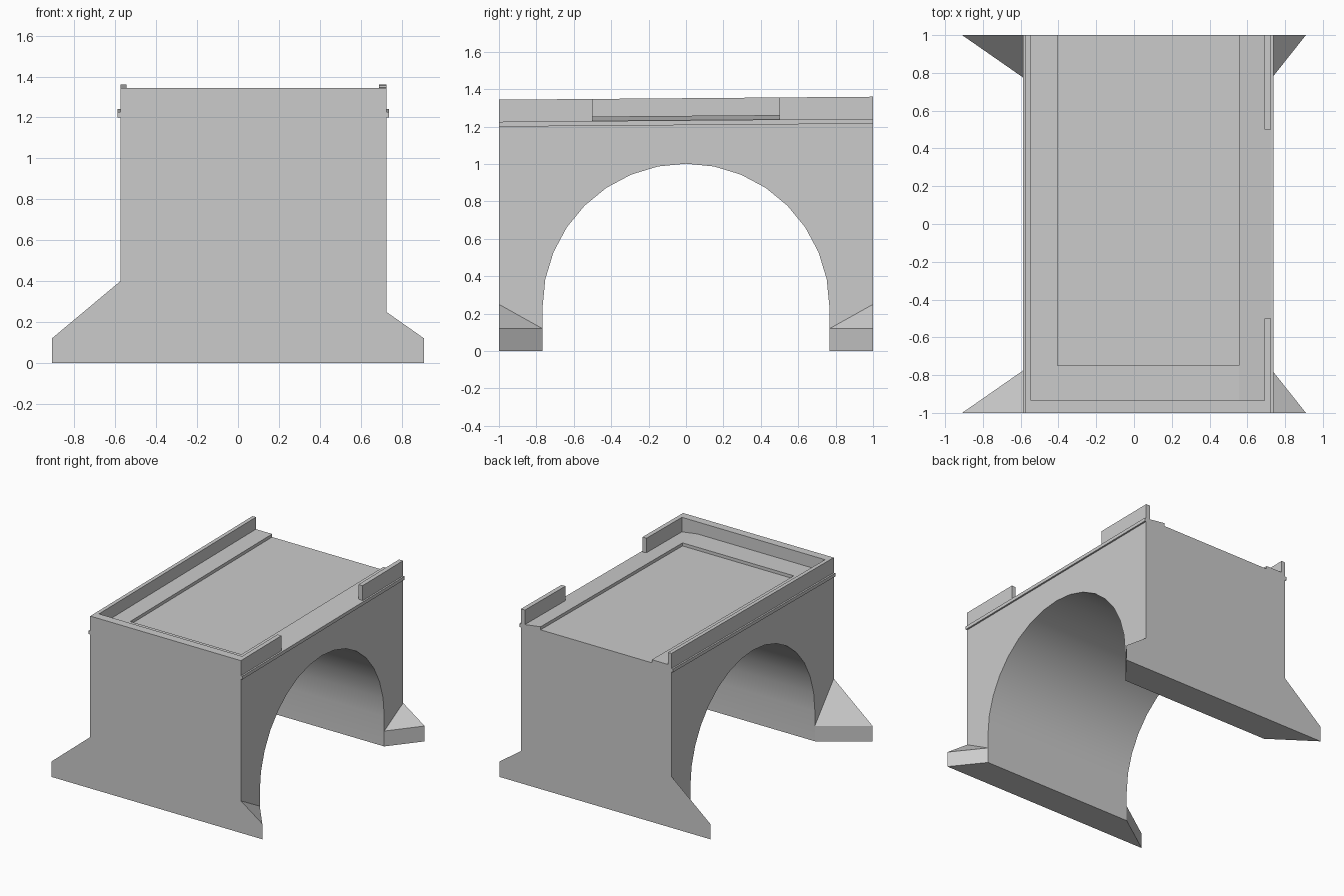
import bpy, bmesh
from math import sin, cos, pi, radians
from mathutils import Vector

if "Cube" in bpy.data.objects:
    bpy.data.objects.remove(bpy.data.objects["Cube"])

X0, X1 = -0.575, 0.725        # outer wall planes
DECK, CURB, RAIL = 1.226, 1.25, 1.344
R, SPRING = 0.767, 0.235      # arch radius and springing height


def tilt(v):
    """The road level rises gently towards the back."""
    return Vector((v.x, v.y, v.z + 0.008 * (v.y + 1))) if v.z > 1.1 else v


def finish(name, bm):
    bmesh.ops.recalc_face_normals(bm, faces=bm.faces[:])
    mesh = bpy.data.meshes.new(name)
    bm.to_mesh(mesh)
    bm.free()
    ob = bpy.data.objects.new(name, mesh)
    bpy.context.collection.objects.link(ob)
    return ob


def prism(name, points, sweep):
    """Extrude a planar outline along a vector."""
    bm = bmesh.new()
    face = bm.faces.new([bm.verts.new(p) for p in points])
    ext = bmesh.ops.extrude_face_region(bm, geom=[face], use_keep_orig=True)
    for v in ext["geom"]:
        if isinstance(v, bmesh.types.BMVert):
            v.co += Vector(sweep)
    for v in bm.verts:
        v.co = tilt(v.co)
    return finish(name, bm)


def slab(name, outline, z0, z1):
    return prism(name, [(x, y, z0) for x, y in outline], (0, 0, z1 - z0))


def box(name, x0, x1, y0, y1, z0, z1):
    return slab(name, [(x0, y0), (x1, y0), (x1, y1), (x0, y1)], z0, z1)


# Main body: block with a 16-segment barrel arch
arch = [(-R * cos(i * pi / 16), SPRING + R * sin(i * pi / 16)) for i in range(17)]
profile = [(-1, 0), (-R, 0)] + arch + [(R, 0), (1, 0), (1, DECK), (-1, DECK)]
body = prism("arch_body", [(X0, y, z) for y, z in profile], (X1 - X0, 0, 0))
bpy.ops.object.select_all(action='DESELECT')
body.select_set(True)
bpy.context.view_layer.objects.active = body
bpy.ops.object.shade_smooth_by_angle(angle=radians(30))

# Four splayed wing walls at the foot of the arch
for side, wall, apex in (("left", X0, 0.40), ("right", X1, 0.25)):
    tip = 0.91 if wall > 0 else -0.91
    for end, s in (("front", -1), ("back", 1)):
        bm = bmesh.new()
        for x, y, top in ((wall, 1, apex), (tip, 1, 0.12), (wall, R, 0.12)):
            bm.verts.new((x, s * y, 0))
            bm.verts.new((x, s * y, top))
        bmesh.ops.convex_hull(bm, input=bm.verts[:])
        bmesh.ops.dissolve_limit(bm, angle_limit=0.01, verts=bm.verts[:], edges=bm.edges[:])
        finish(f"wing_wall_{end}_{side}", bm)

# String courses along both faces
box("string_course_left", X0 - 0.013, X0, -1, 1, 1.2, DECK)
box("string_course_right", X1, X1 + 0.013, -1, 1, 1.2, DECK)

# Parapet: left side, front and front part of the right side, plus the rear right piece
slab("parapet", [(X0, 1), (X0, -1), (X1, -1), (X1, -0.5), (0.69, -0.5),
                 (0.69, -0.935), (-0.545, -0.935), (-0.545, 1)], DECK, RAIL)
box("parapet_rear_right", 0.69, X1, 0.5, 1, DECK, RAIL)

# Raised curbs round the sunken roadway; the right one slopes to the edge
slab("curb", [(-0.545, 1), (-0.545, -0.935), (0.555, -0.935), (0.555, -0.75),
              (-0.405, -0.75), (-0.405, 1)], DECK, CURB)
prism("curb_right", [(0.555, -0.935, DECK), (X1, -0.935, DECK), (0.555, -0.935, CURB)],
      (0, 1.935, 0))
